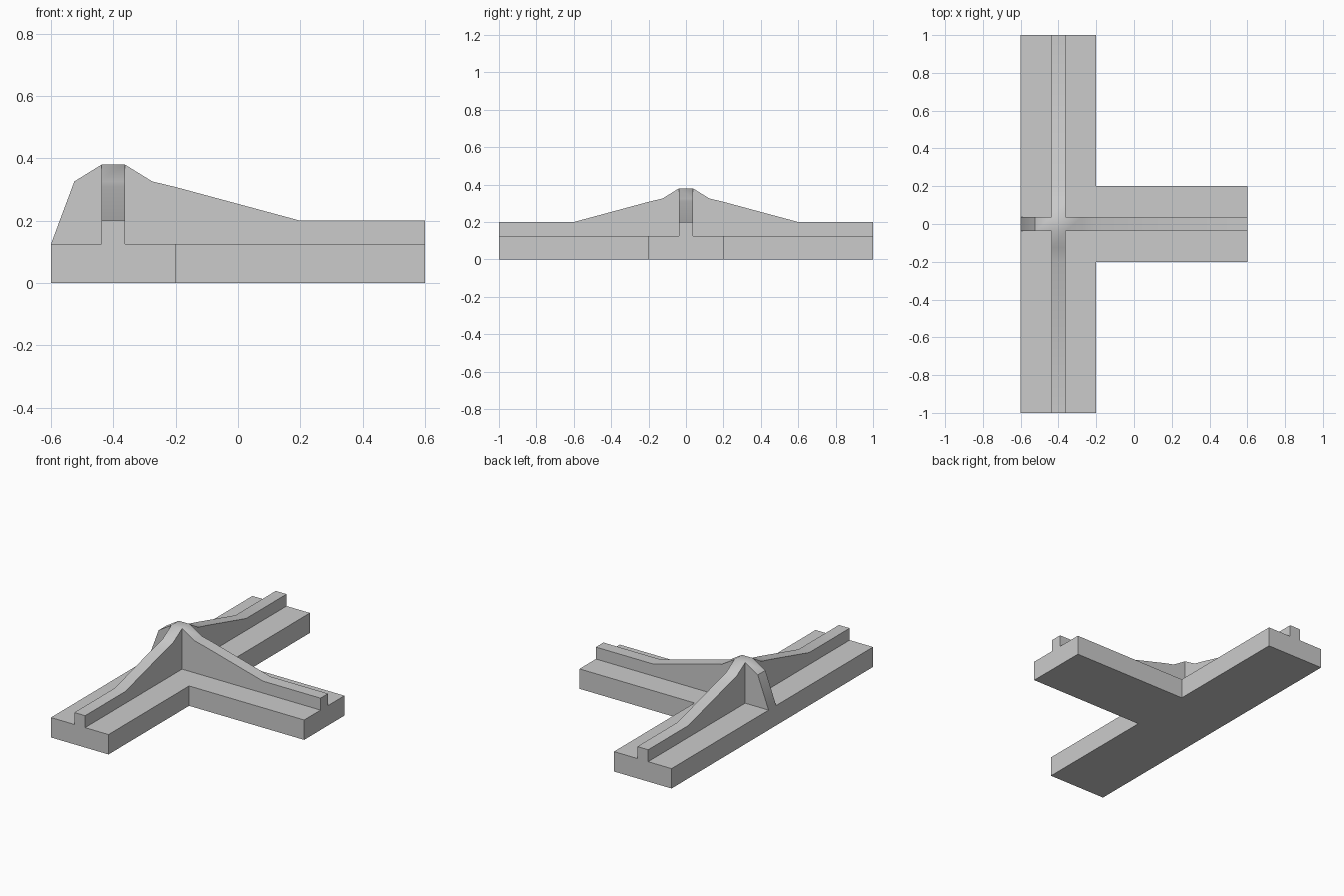
import bpy, bmesh, math
from mathutils import Vector

if "Cube" in bpy.data.objects:
    bpy.data.objects.remove(bpy.data.objects["Cube"])

HALF_RIB = 0.0375
BASE_TOP = 0.125
JUNCTION_X = -0.4


def prism(name, points, extrude):
    """Extrude a closed planar outline into a solid."""
    bm = bmesh.new()
    face = bm.faces.new([bm.verts.new(p) for p in points])
    result = bmesh.ops.extrude_face_region(bm, geom=[face])
    moved = [v for v in result["geom"] if isinstance(v, bmesh.types.BMVert)]
    bmesh.ops.translate(bm, vec=Vector(extrude), verts=moved)
    bmesh.ops.recalc_face_normals(bm, faces=bm.faces)
    mesh = bpy.data.meshes.new(name)
    bm.to_mesh(mesh)
    bm.free()
    obj = bpy.data.objects.new(name, mesh)
    bpy.context.collection.objects.link(obj)
    return obj


def merge(target, other):
    """Union another solid into the target and remove it."""
    mod = target.modifiers.new("union", "BOOLEAN")
    mod.operation = "UNION"
    mod.solver = "EXACT"
    mod.object = other
    bpy.context.view_layer.objects.active = target
    bpy.ops.object.modifier_apply(modifier=mod.name)
    bpy.data.objects.remove(other)


# T-shaped base slab
outline = [(-0.6, -1), (-0.2, -1), (-0.2, -0.2), (0.6, -0.2),
           (0.6, 0.2), (-0.2, 0.2), (-0.2, 1), (-0.6, 1)]
track = prism("tee_base", [(x, y, 0) for x, y in outline], (0, 0, BASE_TOP))

# Rib profile from the peak outwards: distance from the junction, height
slope = [(HALF_RIB, 0.38), (0.125, 0.326), (0.2, 0.308), (0.6, 0.2), (1, 0.2), (1, BASE_TOP)]

# Long rib, symmetric about the junction
long_profile = [(-d, z) for d, z in reversed(slope)] + slope
long_rib = prism("long_rib",
                 [(JUNCTION_X - HALF_RIB, y, z) for y, z in long_profile],
                 (2 * HALF_RIB, 0, 0))

# Branch rib with a short steep end at the back of the junction
short_end = [(-0.2, BASE_TOP), (-0.125, 0.326), (-HALF_RIB, 0.38)]
branch_rib = prism("branch_rib",
                   [(JUNCTION_X + d, -HALF_RIB, z) for d, z in short_end + slope],
                   (0, 2 * HALF_RIB, 0))

merge(long_rib, branch_rib)
merge(track, long_rib)
track.name = "tee_junction"

# Soft shading over the gentle bends of the rib tops
bpy.ops.object.select_all(action="DESELECT")
track.select_set(True)
bpy.context.view_layer.objects.active = track
bpy.ops.object.shade_smooth_by_angle(angle=math.radians(34))
